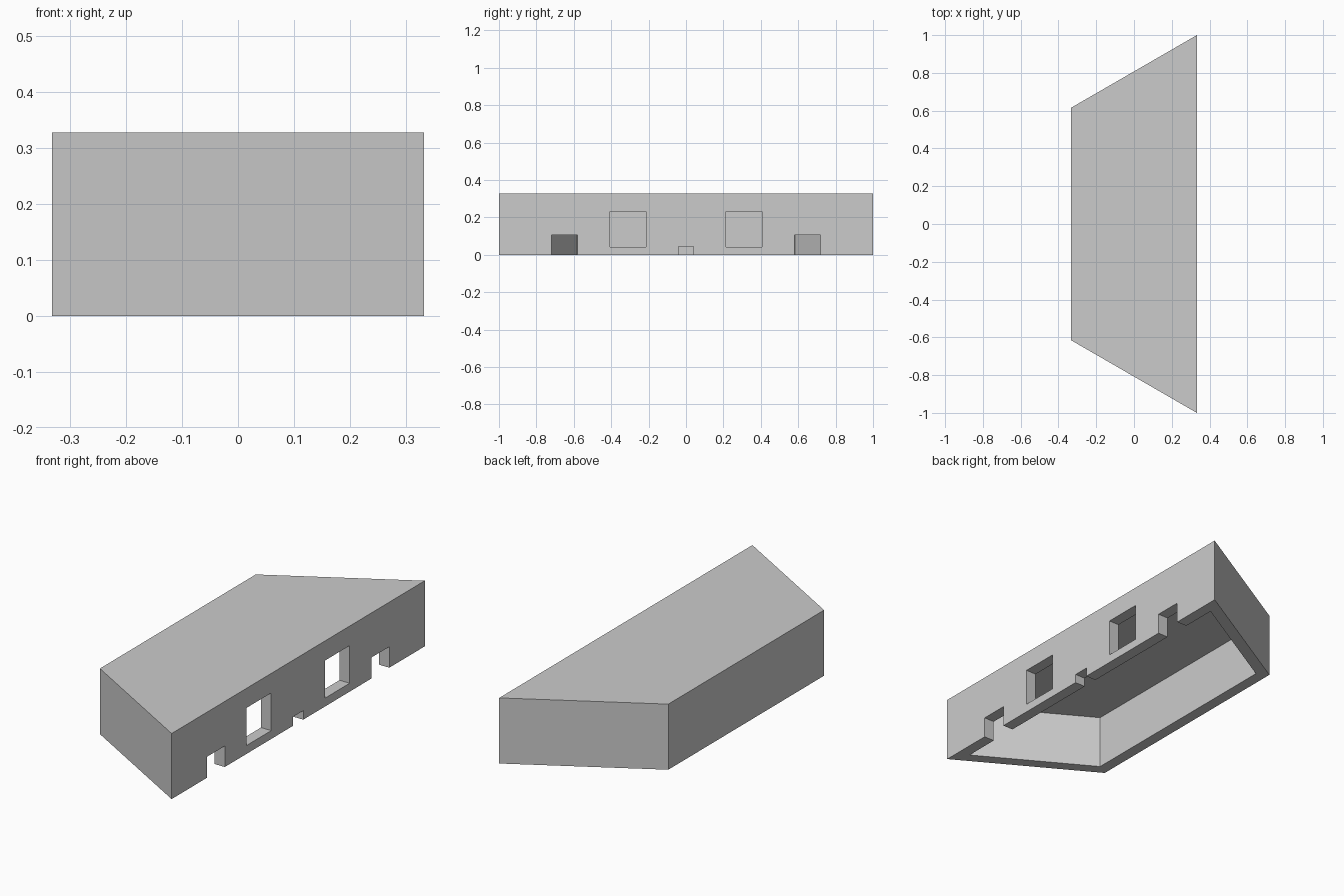
import bpy
import bmesh
import math

old = bpy.data.objects.get("Cube")
if old:
    bpy.data.objects.remove(old, do_unlink=True)

HALF_X, HALF_Y, HEIGHT, WALL = 0.333, 1.0, 0.328, 0.057
SLOPE = math.tan(math.radians(30))

grey = bpy.data.materials.new("plain grey")
grey.use_nodes = True
colour = (0.6, 0.6, 0.6, 1)
grey.diffuse_color = colour
grey.node_tree.nodes["Principled BSDF"].inputs["Base Color"].default_value = colour


def prism(name, outline, z0, z1):
    """Extrude a plan outline from z0 up to z1."""
    bm = bmesh.new()
    base = bm.faces.new([bm.verts.new((x, y, z0)) for x, y in outline])
    top = bmesh.ops.extrude_face_region(bm, geom=[base])["geom"]
    verts = [v for v in top if isinstance(v, bmesh.types.BMVert)]
    bmesh.ops.translate(bm, verts=verts, vec=(0, 0, z1 - z0))
    bmesh.ops.recalc_face_normals(bm, faces=bm.faces)
    mesh = bpy.data.meshes.new(name)
    bm.to_mesh(mesh)
    bm.free()
    mesh.materials.append(grey)
    obj = bpy.data.objects.new(name, mesh)
    bpy.context.collection.objects.link(obj)
    return obj


def trapezoid(inset):
    """Plan outline with every wall moved inwards by the inset."""
    front, back = HALF_X - inset, -HALF_X + inset
    slant = inset / math.cos(math.radians(30))
    wide = HALF_Y - inset * SLOPE - slant
    narrow = wide - (front - back) * SLOPE
    return [(front, -wide), (front, wide), (back, narrow), (back, -narrow)]


def opening(name, y0, y1, z0, z1):
    """Box through the long wall only."""
    x0, x1 = HALF_X - WALL - 0.02, HALF_X + 0.05
    return prism(name, [(x0, y0), (x1, y0), (x1, y1), (x0, y1)], z0, z1)


# Solid body, hollow interior and wall openings
housing = prism("housing", trapezoid(0), 0, HEIGHT)
cutters = [prism("interior_cutter", trapezoid(WALL), -0.1, HEIGHT - WALL)]
cutters.append(opening("centre_notch_cutter", -0.04, 0.04, -0.1, 0.045))
for side, sign in (("left", 1), ("right", -1)):
    for part, a, b, z0, z1 in (("window", 0.213, 0.407, 0.042, 0.23),
                               ("doorway", 0.58, 0.72, -0.1, 0.105)):
        y0, y1 = sorted((a * sign, b * sign))
        cutters.append(opening(f"{part}_{side}_cutter", y0, y1, z0, z1))

# Cut in order, then bake the result and drop the cutters
for cutter in cutters:
    cutter.hide_render = True
    mod = housing.modifiers.new(cutter.name, "BOOLEAN")
    mod.operation = "DIFFERENCE"
    mod.solver = "EXACT"
    mod.object = cutter

bpy.context.view_layer.update()
evaluated = housing.evaluated_get(bpy.context.evaluated_depsgraph_get())
baked = bpy.data.meshes.new_from_object(evaluated)
housing.modifiers.clear()
housing.data = baked
for cutter in cutters:
    bpy.data.objects.remove(cutter, do_unlink=True)
